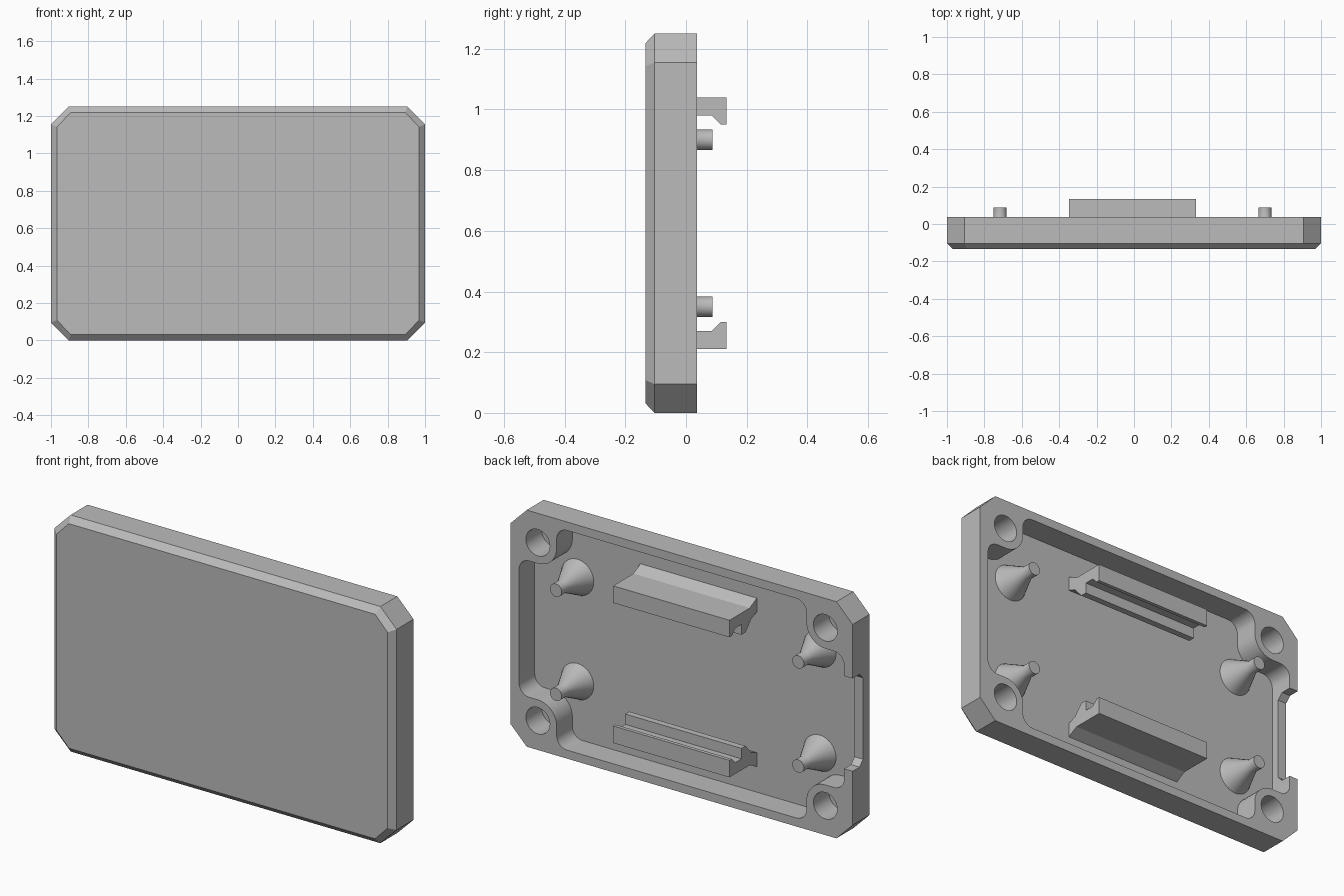
import bpy
import bmesh
from math import radians, cos, sin, pi
from mathutils import Matrix

cube = bpy.data.objects.get("Cube")
if cube:
    bpy.data.objects.remove(cube, do_unlink=True)

MID = 0.625                                # height of the lid's centre line
FRONT, CHAMFER, BACK, TIP = -0.134, -0.104, 0.037, 0.134
FLOOR = -0.094

grey = bpy.data.materials.new("plain grey")
grey.use_nodes = True
grey.diffuse_color = (0.5, 0.5, 0.5, 1)
grey.node_tree.nodes["Principled BSDF"].inputs["Base Color"].default_value = (0.5, 0.5, 0.5, 1)


def loft(name, rings):
    """Solid through matching rings of points, capped at both ends."""
    bm = bmesh.new()
    loops = [[bm.verts.new(p) for p in ring] for ring in rings]
    n = len(loops[0])
    for a, b in zip(loops, loops[1:]):
        for i in range(n):
            j = (i + 1) % n
            bm.faces.new((a[i], a[j], b[j], b[i]))
    bm.faces.new(loops[0])
    bm.faces.new(loops[-1])
    bmesh.ops.recalc_face_normals(bm, faces=bm.faces)
    mesh = bpy.data.meshes.new(name)
    bm.to_mesh(mesh)
    bm.free()
    obj = bpy.data.objects.new(name, mesh)
    bpy.context.collection.objects.link(obj)
    mesh.materials.append(grey)
    return obj


def at_depth(points, y):
    return [(x, y, z) for x, z in points]


def arc(cx, cz, r, start, end, steps=10):
    angles = [radians(start + (end - start) * i / steps) for i in range(steps + 1)]
    return [(cx + r * cos(a), cz + r * sin(a)) for a in angles]


def circle(cx, cz, r, n=32):
    return [(cx + r * cos(2 * pi * i / n), cz + r * sin(2 * pi * i / n)) for i in range(n)]


def four_way(quarter):
    """Mirror a first-quadrant path (top to side) into a closed outline."""
    outline = []
    for sx, sz, step in ((1, 1, 1), (1, -1, -1), (-1, -1, 1), (-1, 1, -1)):
        outline += [(sx * x, MID + sz * z) for x, z in quarter[::step]]
    return outline


def smooth(obj):
    bpy.ops.object.select_all(action="DESELECT")
    bpy.context.view_layer.objects.active = obj
    obj.select_set(True)
    bpy.ops.object.shade_smooth_by_angle(angle=radians(30))


def cut(obj, cutter):
    cutter.hide_render = True
    mod = obj.modifiers.new("cut", "BOOLEAN")
    mod.operation = "DIFFERENCE"
    mod.solver = "EXACT"
    mod.object = cutter
    bpy.context.view_layer.objects.active = obj
    bpy.ops.object.modifier_apply(modifier=mod.name)
    bpy.data.objects.remove(cutter, do_unlink=True)


# Lid: clipped-corner slab with a chamfered front rim
rim = four_way([(0.905, MID), (1.0, 0.53)])
face = four_way([(0.895, MID - 0.032), (0.968, 0.517)])
lid = loft("lid", [at_depth(face, FRONT), at_depth(rim, CHAMFER), at_depth(rim, BACK)])

# Pocket: rounded outline that leaves a screw boss in each corner
HX, HZ, R, F = 0.84, 0.47, 0.11, 0.06
pocket = four_way(arc(HX - R - F, 0.58 - F, F, 90, 0)
                  + arc(HX, HZ, R, 180, 270)
                  + arc(0.95 - F, HZ - R - F, F, 90, 0))
cut(lid, loft("pocket_cutter", [at_depth(pocket, FLOOR), at_depth(pocket, 0.2)]))

# Screw holes
for sx in (1, -1):
    for sz in (1, -1):
        hole = circle(sx * HX, MID + sz * HZ, 0.07)
        cut(lid, loft("hole_cutter", [at_depth(hole, FLOOR), at_depth(hole, 0.2)]))

# Cable notch with chamfered corners in one end wall
notch = [(0.2, 0.38), (-0.02, 0.38), (-0.05, 0.41),
         (-0.05, 0.84), (-0.02, 0.87), (0.2, 0.87)]
cut(lid, loft("notch_cutter", [[(x, y, z) for y, z in notch] for x in (-1.1, -0.93)]))
smooth(lid)

# Board clips: hooked rails with a ledge and a flared foot
clip = [(FLOOR - 0.01, 0.175), (-0.035, 0.21), (TIP, 0.21), (TIP, 0.30),
        (0.115, 0.30), (0.085, 0.27), (0.034, 0.27), (0.034, 0.325),
        (0.0, 0.325), (-0.05, 0.27), (FLOOR - 0.01, 0.25)]
for name, flip in (("lower_clip", False), ("upper_clip", True)):
    loft(name, [[(x, y, 2 * MID - z if flip else z) for y, z in clip]
                for x in (-0.348, 0.332)])

# Standoffs: cones ending in short locating pins
for side, x in (("left", 0.70), ("right", -0.716)):
    for level, z in (("lower", 0.35), ("upper", 0.90)):
        profile = [(FLOOR - 0.01, 0.1), (0.03, 0.034), (0.087, 0.034)]
        post = loft(f"{level}_{side}_standoff",
                    [at_depth(circle(x, z, r), y) for y, r in profile])
        smooth(post)
